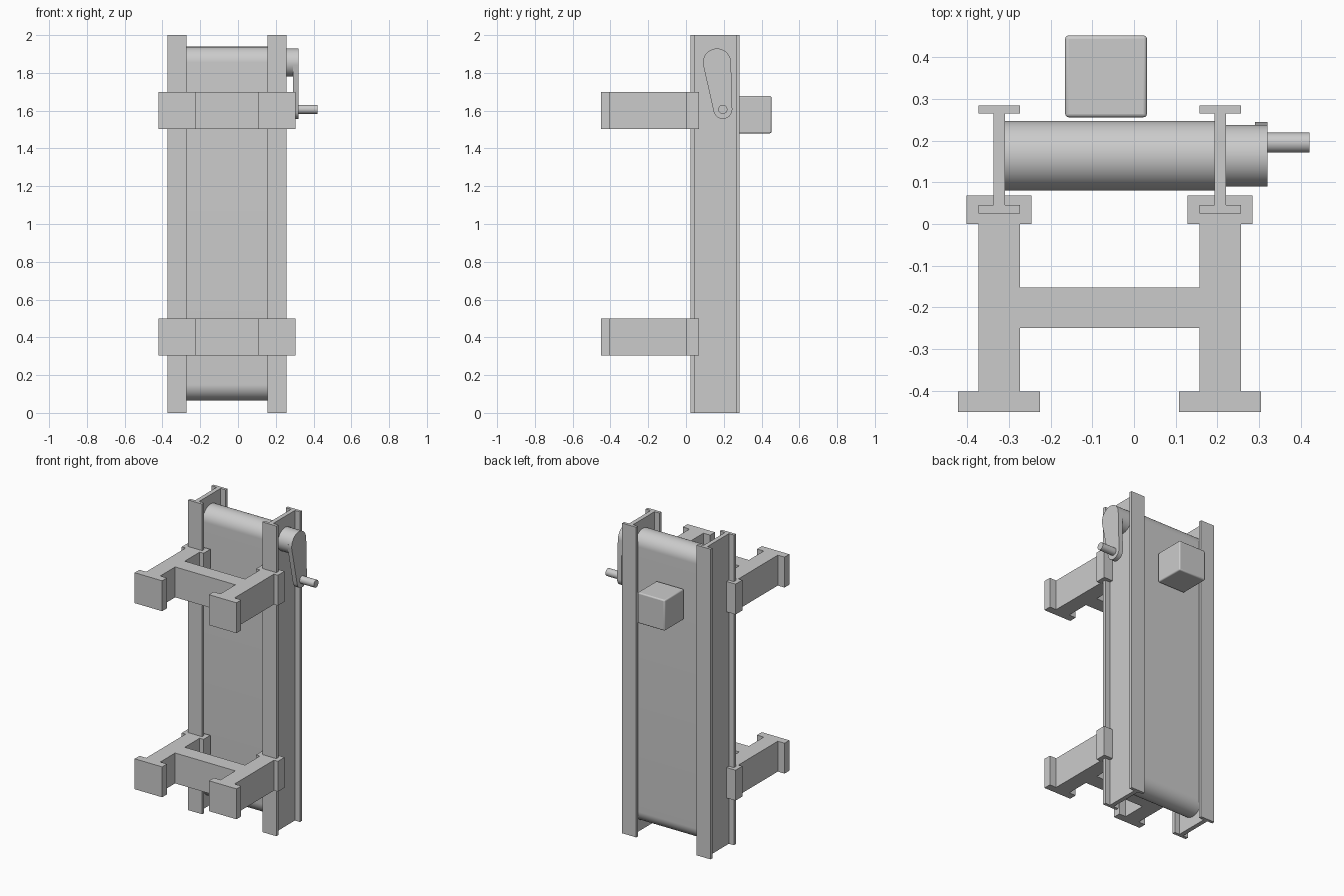
import bpy, bmesh, math
from mathutils import Vector

if "Cube" in bpy.data.objects:
    bpy.data.objects.remove(bpy.data.objects["Cube"])

CX = -0.0585          # mid line of the frame
steel = bpy.data.materials.new("plain grey")
steel.diffuse_color = (0.6, 0.6, 0.6, 1)
steel.use_nodes = True
steel.node_tree.nodes["Principled BSDF"].inputs["Base Color"].default_value = steel.diffuse_color


def prism(name, pts, axis, a, b, smooth=False):
    """Extrude a closed outline: (x, y) along z, or (y, z) along x."""
    bm = bmesh.new()
    place = (lambda p: (p[0], p[1], a)) if axis == "z" else (lambda p: (a, p[0], p[1]))
    face = bm.faces.new([bm.verts.new(place(p)) for p in pts])
    ext = bmesh.ops.extrude_face_region(bm, geom=[face])
    move = Vector((0, 0, b - a)) if axis == "z" else Vector((b - a, 0, 0))
    bmesh.ops.translate(bm, vec=move, verts=[v for v in ext["geom"] if isinstance(v, bmesh.types.BMVert)])
    bmesh.ops.recalc_face_normals(bm, faces=bm.faces)
    mesh = bpy.data.meshes.new(name)
    bm.to_mesh(mesh)
    bm.free()
    mesh.materials.append(steel)
    ob = bpy.data.objects.new(name, mesh)
    bpy.context.collection.objects.link(ob)
    if smooth:
        bpy.ops.object.select_all(action="DESELECT")
        ob.select_set(True)
        bpy.context.view_layer.objects.active = ob
        bpy.ops.object.shade_smooth_by_angle(angle=math.radians(30))
    return ob


def arc(cy, cz, r, start, end, n=32):
    steps = [start + (end - start) * i / n for i in range(n + 1)]
    return [(cy + r * math.cos(t), cz + r * math.sin(t)) for t in steps]


def circle(cy, cz, r):
    return arc(cy, cz, r, 0, 2 * math.pi, 48)[:-1]


def hull(y1, z1, r1, y2, z2, r2):
    """Outline of two circles joined by their outer tangents (first is upper)."""
    d = math.atan2(z2 - z1, y2 - y1)
    t = math.acos((r1 - r2) / math.hypot(y2 - y1, z2 - z1))
    return arc(y1, z1, r1, d + t, d + 2 * math.pi - t) + arc(y2, z2, r2, d - t, d + t)


# I-beam rails
for side, s in (("left", -1), ("right", 1)):
    half = [(0.05, 0.025), (0.05, 0.045), (0.014, 0.045),
            (0.014, 0.265), (0.05, 0.265), (0.05, 0.284)]
    outline = half + [(-x, y) for x, y in reversed(half)]
    prism(side + "_rail", [(CX + s * 0.265 + x, y) for x, y in outline], "z", 0, 2)

# wall brackets: feet, legs, cross bar and slotted clamps in one profile
half = [(0.215, -0.25), (0.215, -0.402), (0.167, -0.402), (0.167, -0.451),
        (0.363, -0.451), (0.363, -0.402), (0.315, -0.402), (0.315, 0),
        (0.343, 0), (0.343, 0.068), (0.279, 0.068), (0.279, 0.045),
        (0.315, 0.045), (0.315, 0.025), (0.215, 0.025), (0.215, 0.045),
        (0.251, 0.045), (0.251, 0.068), (0.187, 0.068), (0.187, 0),
        (0.215, 0), (0.215, -0.152)]
outline = [(CX + x, y) for x, y in half] + [(CX - x, y) for x, y in reversed(half)]
for level, z in (("lower", 0.304), ("upper", 1.504)):
    prism(level + "_bracket", outline, "z", z, z + 0.196)

# belt wrapped over top and bottom rollers
prism("belt", hull(0.164, 1.855, 0.0835, 0.164, 0.15, 0.0835), "x", -0.31, 0.193, True)

# crank: drive hub, tapered arm and handle
prism("drive_hub", circle(0.164, 1.855, 0.074), "x", 0.22, 0.295, True)
prism("crank_arm", hull(0.164, 1.855, 0.074, 0.195, 1.607, 0.05), "x", 0.29, 0.32, True)
prism("crank_handle", circle(0.195, 1.607, 0.024), "x", 0.315, 0.421, True)

# carried box with slightly rounded edges
box = prism("carried_box", [(-0.165, 0.256), (0.031, 0.256), (0.031, 0.452), (-0.165, 0.452)],
            "z", 1.48, 1.678, True)
bev = box.modifiers.new("rounded_edges", "BEVEL")
bev.width = 0.008
bev.segments = 3
